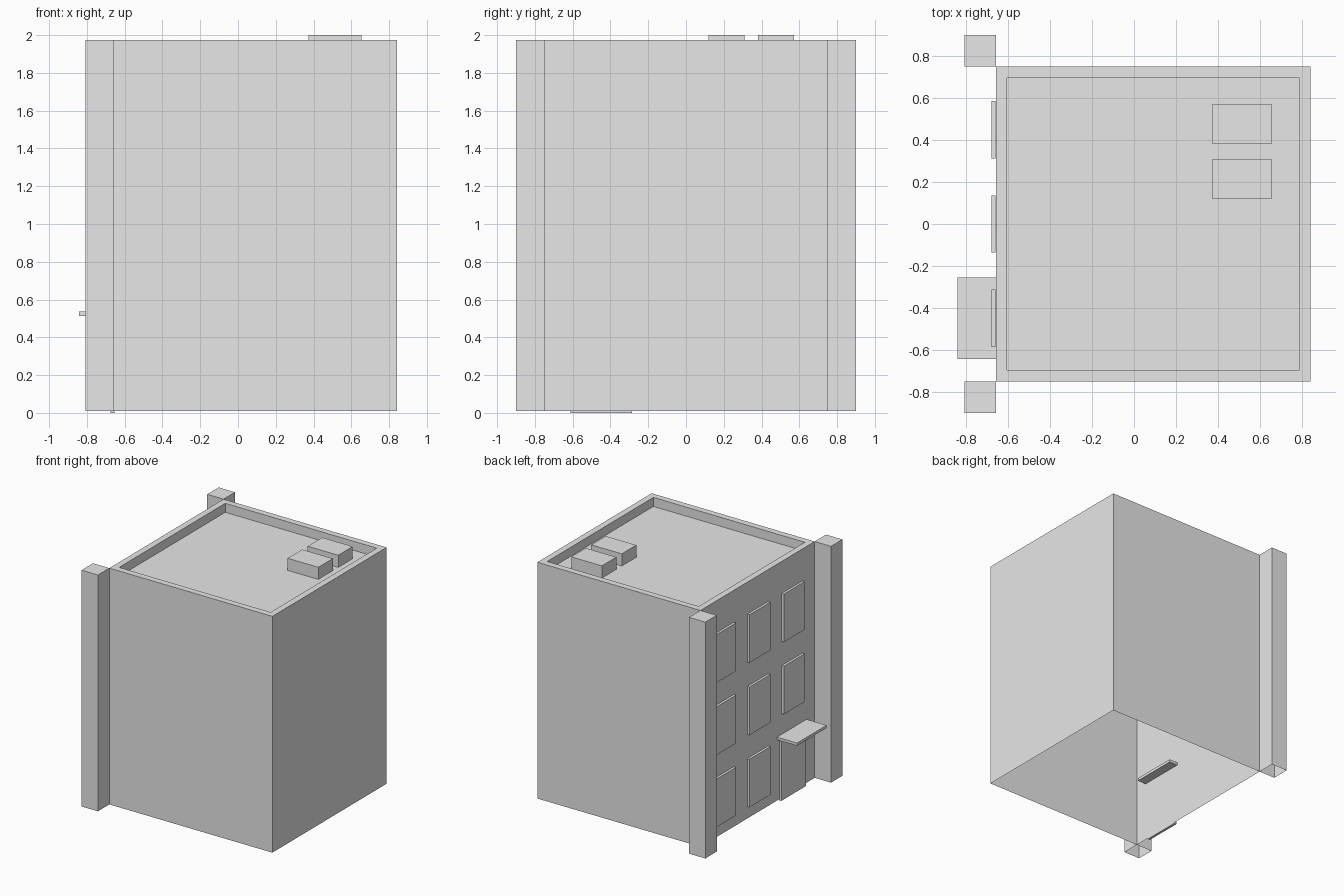
import bpy
import bmesh
from mathutils import Vector

cube = bpy.data.objects.get("Cube")
if cube:
    bpy.data.objects.remove(cube, do_unlink=True)

grey = bpy.data.materials.new("light_grey")
grey.use_nodes = True
grey.diffuse_color = (0.8, 0.8, 0.8, 1)
grey.node_tree.nodes["Principled BSDF"].inputs["Base Color"].default_value = (0.8, 0.8, 0.8, 1)


def box(name, low, high, open_bottom=False, rim=0, sink=0):
    """Box between two corners, optionally without a floor or with a sunken top."""
    low, high = Vector(low), Vector(high)
    bm = bmesh.new()
    bmesh.ops.create_cube(bm, size=1)
    for v in bm.verts:
        v.co = (low + high) / 2 + v.co * (high - low)
    bm.normal_update()
    if rim:
        top = [f for f in bm.faces if f.normal.z > 0.9]
        bmesh.ops.inset_region(bm, faces=top, thickness=rim)
        wall = bmesh.ops.extrude_face_region(bm, geom=top)
        for v in [g for g in wall["geom"] if isinstance(g, bmesh.types.BMVert)]:
            v.co.z -= sink
        bmesh.ops.delete(bm, geom=top, context="FACES")
        bm.normal_update()
        bmesh.ops.recalc_face_normals(bm, faces=bm.faces)
    if open_bottom:
        floor = [f for f in bm.faces if f.normal.z < -0.9 and f.calc_center_median().z < low.z + 0.01]
        bmesh.ops.delete(bm, geom=floor, context="FACES")
    mesh = bpy.data.meshes.new(name)
    bm.to_mesh(mesh)
    bm.free()
    mesh.materials.append(grey)
    obj = bpy.data.objects.new(name, mesh)
    bpy.context.collection.objects.link(obj)
    return obj


BASE, TOP = 0.01, 1.974
WALL = -0.658
HALF = 0.75

# Main block: hollow underneath, sunken roof inside a parapet
box("building", (WALL, -HALF, BASE), (0.841, HALF, TOP), open_bottom=True, rim=0.075, sink=0.075)

# Corner pillars beside the window wall
for side, y in (("right", -0.9), ("left", HALF)):
    box(side + "_pillar", (WALL - 0.15, y, BASE), (WALL, y + 0.15, TOP), open_bottom=True)

# Windows: three columns on three floors, the door replaces one of them
for row in range(3):
    for col in (-1, 0, 1):
        if row == 0 and col == -1:
            continue
        y, z = col * 0.45, 0.11 + row * 0.6
        box(f"window_{row}_{col + 1}", (-0.68, y - 0.137, z), (-0.66, y + 0.137, z + 0.4))

# Entrance door and its canopy, which reaches a little way through the wall
box("door", (-0.676, -0.612, 0), (-0.655, -0.287, 0.49))
box("door_canopy", (-0.842, -0.643, 0.514), (-0.58, -0.256, 0.537))

# Roof units
for i, y in enumerate((0.119, 0.381)):
    box(f"roof_unit_{i}", (0.374, y, TOP - 0.075), (0.655, y + 0.19, 2))
